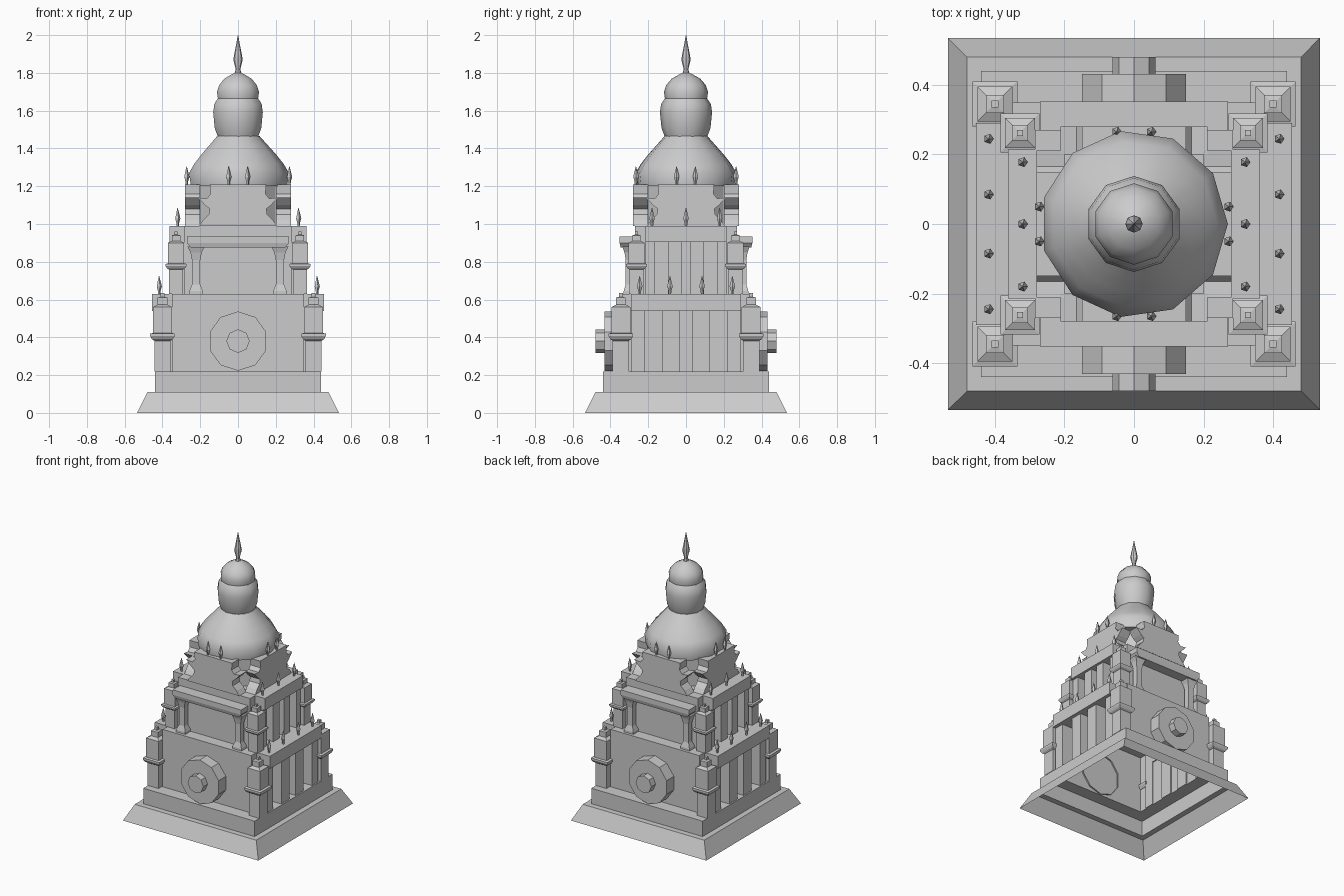
import bpy, bmesh, math

cube = bpy.data.objects.get("Cube")
if cube:
    bpy.data.objects.remove(cube, do_unlink=True)

stone = bpy.data.materials.new("grey_stone")
stone.use_nodes = True
GREY = (0.6, 0.6, 0.6, 1)
stone.diffuse_color = GREY
stone.node_tree.nodes["Principled BSDF"].inputs["Base Color"].default_value = GREY


def finish(name, bm, smooth=False):
    bmesh.ops.recalc_face_normals(bm, faces=bm.faces)
    mesh = bpy.data.meshes.new(name)
    bm.to_mesh(mesh)
    bm.free()
    mesh.materials.append(stone)
    ob = bpy.data.objects.new(name, mesh)
    bpy.context.collection.objects.link(ob)
    if smooth:
        bpy.ops.object.select_all(action='DESELECT')
        ob.select_set(True)
        bpy.context.view_layer.objects.active = ob
        bpy.ops.object.shade_smooth_by_angle(angle=math.radians(40))
    return ob


def stack(bm, rings, cx=0, cy=0, bottom=True, top=True):
    """Loft rectangles given as (half x, half y, z)."""
    loops = [[bm.verts.new((cx + sx * hx, cy + sy * hy, z))
              for sx, sy in ((-1, -1), (1, -1), (1, 1), (-1, 1))]
             for hx, hy, z in rings]
    for a, b in zip(loops, loops[1:]):
        for i in range(4):
            j = (i + 1) % 4
            bm.faces.new((a[i], a[j], b[j], b[i]))
    if bottom:
        bm.faces.new(loops[0][::-1])
    if top:
        bm.faces.new(loops[-1])


def box(bm, x0, x1, y0, y1, z0, z1, bottom=True):
    hx, hy = (x1 - x0) / 2, (y1 - y0) / 2
    stack(bm, [(hx, hy, z0), (hx, hy, z1)], (x0 + x1) / 2, (y0 + y1) / 2, bottom)


def lathe(bm, profile, sides, cx=0, cy=0, turn=0.0):
    """Turn (radius, z) points about a vertical axis."""
    loops = []
    for r, z in profile:
        loops.append([bm.verts.new((cx + r * math.cos(turn + math.tau * i / sides),
                                    cy + r * math.sin(turn + math.tau * i / sides), z))
                      for i in range(sides)])
    for a, b in zip(loops, loops[1:]):
        for i in range(sides):
            j = (i + 1) % sides
            bm.faces.new((a[i], a[j], b[j], b[i]))
    bm.faces.new(loops[0][::-1])
    bm.faces.new(loops[-1])


# Hollow sloped base and plinth
bm = bmesh.new()
stack(bm, [(.535, .535, 0), (.48, .48, .11), (.44, .44, .11), (.44, .44, .22),
           (.35, .35, .22)], bottom=False, top=False)
finish("base_plinth", bm)


# Storeys: core block, overhanging side cornices and pilasters
def storey(name, z0, zc, z1, core, side, pilasters, reach):
    bm = bmesh.new()
    stack(bm, [(*core, z0), (*core, z1)], bottom=False)
    finish(name + "_core", bm)
    bm = bmesh.new()
    for s in (-1, 1):
        x = sorted((s * core[0] * .98, s * side[0]))
        box(bm, *x, -side[1], side[1], zc, z1)
    finish(name + "_side_cornices", bm)
    bm = bmesh.new()
    for s in (-1, 1):
        x = sorted((s * core[0] * .98, s * reach))
        for y, w in pilasters:
            box(bm, *x, y - w, y + w, z0, zc)
    finish(name + "_pilasters", bm)


storey("lower_storey", .22, .54, .63, (.35, .35), (.455, .29),
       [(-.255, .035), (-.08, .045), (.08, .045), (.255, .035)], .43)
storey("upper_storey", .63, .905, .99, (.285, .27), (.363, .215),
       [(-.19, .025), (-.06, .035), (.06, .035), (.19, .025)], .345)


# Corner turrets on both storeys
def turrets(name, cx, cy, z0, z1, w):
    h = z1 - z0
    rings = [(.66, 0), (.66, .39), (.85, .41), (1, .45), (1, .48), (.77, .49),
             (.77, .82), (.4, .85), (.4, .94), (.16, .95), (.16, 1)]
    bm = bmesh.new()
    for sx in (-1, 1):
        for sy in (-1, 1):
            stack(bm, [(w * r, w * r, z0 + h * t) for r, t in rings], sx * cx, sy * cy)
    finish(name, bm)


turrets("lower_corner_turrets", .4, .345, .22, .635, .065)
turrets("upper_corner_turrets", .328, .262, .63, .96, .056)

# Round medallions with hubs, front and back
for s, label in ((-1, "front"), (1, "back")):
    bm = bmesh.new()
    for r, y0, y1, sides in ((.157, .34, .432, 10), (.062, .42, .48, 8)):
        loops = [[bm.verts.new((r * math.sin(math.tau * i / sides), s * y,
                                .38 + r * math.cos(math.tau * i / sides)))
                  for i in range(sides)] for y in (y0, y1)]
        for i in range(sides):
            j = (i + 1) % sides
            bm.faces.new((loops[0][i], loops[0][j], loops[1][j], loops[1][i]))
        bm.faces.new(loops[1])
    finish(label + "_medallion", bm)

    # Porch: lintel on two flared columns
    bm = bmesh.new()
    stack(bm, [(.25, .035, .875), (.27, .042, .9), (.27, .042, .935)], 0, s * .31)
    finish(label + "_porch_lintel", bm)
    bm = bmesh.new()
    for x in (-.222, .222):
        stack(bm, [(.036, .03, .63), (.036, .03, .645), (.022, .019, .68),
                   (.022, .019, .81), (.03, .026, .85), (.045, .036, .88)], x, s * .3)
    finish(label + "_porch_columns", bm)

# Horned gables on the four sides of the top storey
half = [(.205, .99), (.185, 1.02), (.155, 1.05), (.15, 1.08), (.175, 1.1),
        (.212, 1.14), (.165, 1.135), (.145, 1.16), (.15, 1.21)]
outline = half + [(-x, z) for x, z in reversed(half)]
for k, label in enumerate(("front", "left", "back", "right")):
    bm = bmesh.new()
    a = k * math.pi / 2
    c, sn = math.cos(a), math.sin(a)
    loops = [[bm.verts.new((x * c + d * sn, x * sn - d * c, z)) for x, z in outline]
             for d in (.2, .28)]
    n = len(outline)
    for i in range(n):
        j = (i + 1) % n
        bm.faces.new((loops[0][i], loops[0][j], loops[1][j], loops[1][i]))
    for loop in loops:
        bm.faces.new(loop)
    finish(label + "_gable", bm)
bm = bmesh.new()
lathe(bm, [(.215, .98), (.215, 1.22)], 8, turn=math.pi / 8)
finish("gable_core", bm)

# Dome, pot and spire
bm = bmesh.new()
lathe(bm, [(.26, 1.2), (.27, 1.27), (.24, 1.32), (.2, 1.37), (.155, 1.42), (.115, 1.465)], 11)
finish("dome", bm, True)
bm = bmesh.new()
lathe(bm, [(.11, 1.455), (.13, 1.51), (.138, 1.59), (.132, 1.635), (.112, 1.665),
           (.117, 1.7), (.105, 1.735), (.075, 1.77), (.03, 1.795), (.012, 1.8)],
      10, turn=math.pi / 2)
finish("crowning_pot", bm, True)
bm = bmesh.new()
lathe(bm, [(.022, 1.785), (.012, 1.82), (.025, 1.87), (.02, 1.9), (.01, 1.95), (.001, 2)], 8)
finish("spire", bm, True)


# Small flame finials along the roof edges
def flames(name, spots, z):
    bm = bmesh.new()
    for x, y in spots:
        lathe(bm, [(.006, z - .01), (.008, z + .015), (.015, z + .04),
                   (.009, z + .065), (.001, z + .095)], 5, x, y)
    finish(name, bm)


flames("lower_flames", [(s * .418, y) for s in (-1, 1) for y in (-.245, -.085, .085, .245)], .63)
flames("upper_flames", [(s * .32, y) for s in (-1, 1) for y in (-.18, 0, .178)], .99)
flames("gable_flames", [p for s in (-1, 1) for t in (-.05, .05)
                        for p in ((t, s * .265), (s * .272, t))], 1.21)
